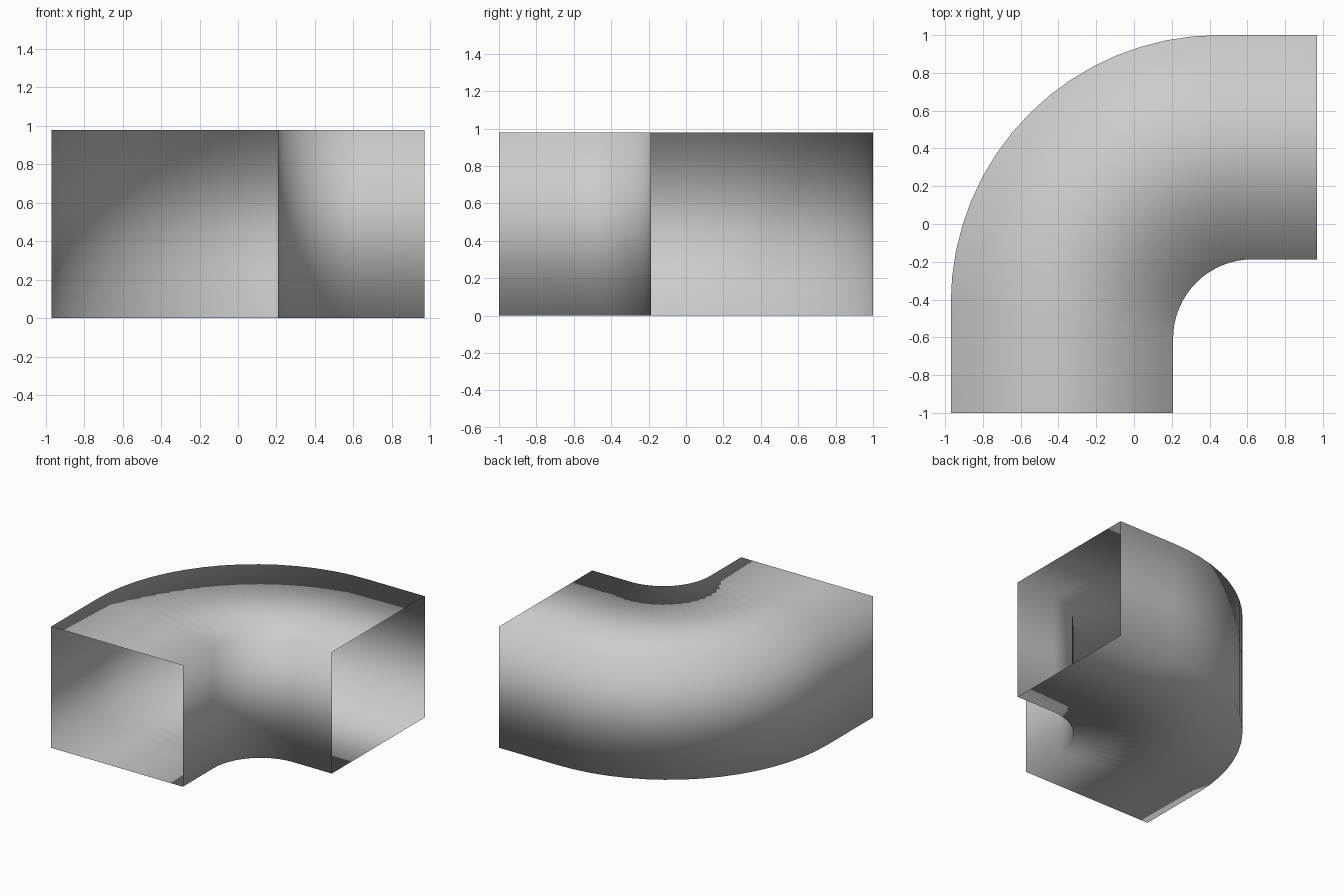
import bpy
from math import sin, cos, pi

if "Cube" in bpy.data.objects:
    bpy.data.objects.remove(bpy.data.objects["Cube"])

HEIGHT = 0.98
SEGMENTS = 16


def bend(x_wall, y_wall, radius):
    """Wall path: straight run, quarter-circle bend, straight run."""
    cx, cy = x_wall + radius, y_wall - radius
    path = [(x_wall, -1.0)]
    for i in range(SEGMENTS + 1):
        a = pi - pi / 2 * i / SEGMENTS
        path.append((cx + radius * cos(a), cy + radius * sin(a)))
    path.append((0.97, y_wall))
    return path


outer = bend(-0.97, 1.0, 1.42)
inner = bend(0.207, -0.187, 0.42)

# Square section rings along the bend, open at both ends
verts, faces = [], []
for (ox, oy), (ix, iy) in zip(outer, inner):
    verts += [(ox, oy, 0), (ix, iy, 0), (ix, iy, HEIGHT), (ox, oy, HEIGHT)]
for r in range(len(outer) - 1):
    for k in range(4):
        a, b = r * 4 + k, r * 4 + (k + 1) % 4
        faces.append((a, a + 4, b + 4, b))

# Thin-walled duct elbow, smooth shaded throughout
mesh = bpy.data.meshes.new("duct_elbow")
mesh.from_pydata(verts, [], faces)
mesh.polygons.foreach_set("use_smooth", [True] * len(mesh.polygons))
mesh.update()
duct = bpy.data.objects.new("duct_elbow", mesh)
bpy.context.collection.objects.link(duct)
